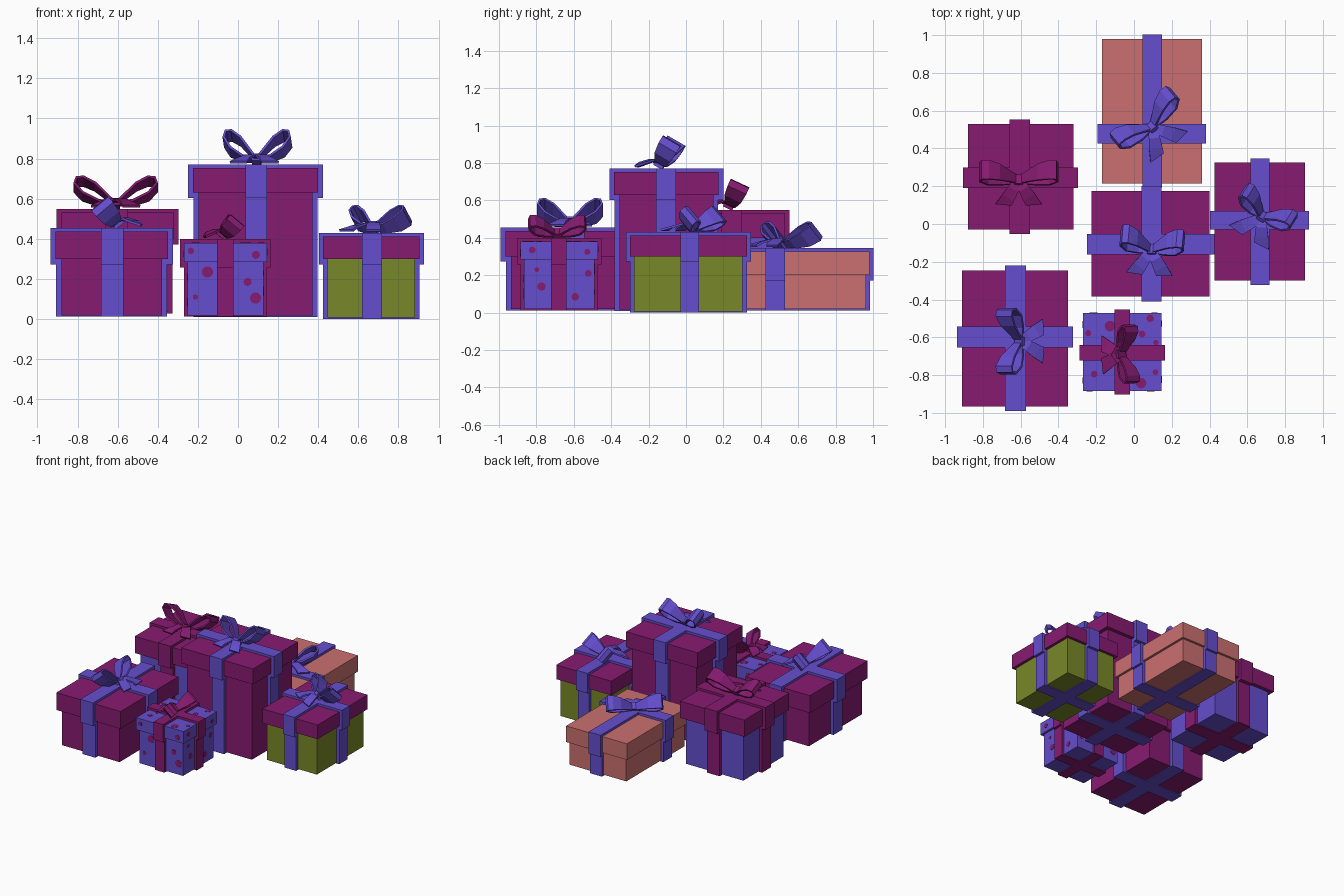
import bpy, bmesh
from math import sin, cos, radians, pi
from mathutils import Vector, Matrix

if "Cube" in bpy.data.objects:
    bpy.data.objects.remove(bpy.data.objects["Cube"])


def material(name, rgb):
    m = bpy.data.materials.new(name)
    m.diffuse_color = (*rgb, 1)
    m.use_nodes = True
    m.node_tree.nodes["Principled BSDF"].inputs["Base Color"].default_value = m.diffuse_color
    return m


PURPLE = material("purple", (0.13, 0.076, 0.62))
MAGENTA = material("magenta", (0.242, 0.011, 0.165))
SALMON = material("salmon", (0.597, 0.162, 0.162))
OLIVE = material("olive", (0.188, 0.242, 0.021))


def finish(name, bm, mat):
    bmesh.ops.recalc_face_normals(bm, faces=bm.faces)
    me = bpy.data.meshes.new(name)
    bm.to_mesh(me)
    bm.free()
    ob = bpy.data.objects.new(name, me)
    me.materials.append(mat)
    bpy.context.collection.objects.link(ob)
    return ob


def add_box(bm, x0, x1, y0, y1, z0, z1):
    mat = Matrix.Translation(((x0 + x1) / 2, (y0 + y1) / 2, (z0 + z1) / 2))
    mat = mat @ Matrix.Diagonal((x1 - x0, y1 - y0, z1 - z0, 1))
    bmesh.ops.create_cube(bm, size=1, matrix=mat)


def box(name, mat, *dims):
    bm = bmesh.new()
    add_box(bm, *dims)
    return finish(name, bm, mat)


def add_strip(bm, sections):
    # sections: (centre, half-width vector)
    pairs = [(bm.verts.new(c - w), bm.verts.new(c + w)) for c, w in sections]
    for (a, b), (c, d) in zip(pairs, pairs[1:]):
        bm.faces.new((a, b, d, c))


# loop outline: outward, up, half width (fractions of length / height / width)
LOOP = [(0.03, 0.08, 0.4), (0.42, 0.12, 0.6), (0.8, 0.38, 0.9), (1.0, 0.75, 1.0),
        (0.95, 0.98, 1.0), (0.78, 1.0, 1.0), (0.5, 0.78, 0.85), (0.25, 0.42, 0.6), (0.03, 0.1, 0.4)]
# tail outline: along, height, half width
TAIL = [(0.0, 0.03, 0.022), (0.35, 0.045, 0.03), (0.7, 0.03, 0.036), (1.0, 0.012, 0.038)]


def bow(name, mat, pos, turn, length, height, tail, lean=30, width=0.055):
    bm = bmesh.new()
    a = radians(lean)
    up, across = Vector((0, sin(a), cos(a))), Vector((0, cos(a), -sin(a)))
    for s in (-1, 1):
        add_strip(bm, [(Vector((s * u * length, 0, 0)) + up * (h * height) + Vector((0, 0, 0.015)),
                        across * (w * width)) for u, h, w in LOOP])
        d = Vector((s * sin(radians(32)), -cos(radians(32)), 0))
        side = Vector((-d.y, d.x, 0))
        secs = [(d * (t * tail) + Vector((0, 0, h)), side * w) for t, h, w in TAIL]
        c, w = secs[-1]
        secs[-1] = (c, w + d * (s * 0.02))   # slanted cut at the end
        add_strip(bm, secs)
    ob = finish(name, bm, mat)
    mod = ob.modifiers.new("thickness", 'SOLIDIFY')
    mod.thickness = 0.012
    mod.offset = 0
    knot = bmesh.new()
    bmesh.ops.create_cube(knot, size=1, matrix=Matrix.Translation((0, 0, 0.025)) @ Matrix.Rotation(-a, 4, 'X')
                          @ Matrix.Diagonal((0.045, 0.055, 0.04, 1)))
    k = finish(name + "_knot", knot, mat)
    for o in (ob, k):
        o.location = pos
        o.rotation_euler[2] = radians(turn)


def gift(name, lid, rib, rib_w, z, inset, over, body_mat, lid_mat, rib_mat):
    x0, x1, y0, y1 = lid
    rx, ry = rib
    bottom, lid_z, top = z              # ribbon bottom, lid underside, ribbon top
    h = rib_w / 2
    i, o = inset, over
    box(name + "_body", body_mat, x0 + i, x1 - i, y0 + i, y1 - i, bottom + 0.007, lid_z + 0.01)
    box(name + "_lid", lid_mat, x0, x1, y0, y1, lid_z, top - 0.018)
    bm = bmesh.new()
    for e, lo, hi in ((o - i, bottom, lid_z), (o, lid_z - 0.027, top)):
        add_box(bm, x0 - e, x1 + e, ry - h, ry + h, lo, hi)
        add_box(bm, rx - h, rx + h, y0 - e, y1 + e, lo, hi)
    finish(name + "_ribbon", bm, rib_mat)


# gifts
gift("back_left_gift", (-0.88, -0.32, -0.03, 0.53), (-0.605, 0.245), 0.11, (0.028, 0.40, 0.55),
     0.03, 0.024, PURPLE, MAGENTA, MAGENTA)
gift("back_gift", (-0.17, 0.36, 0.215, 0.98), (0.097, 0.478), 0.105, (0.012, 0.20, 0.345),
     0.018, 0.022, SALMON, SALMON, PURPLE)
gift("tall_gift", (-0.225, 0.40, -0.385, 0.175), (0.092, -0.107), 0.107, (0.01, 0.63, 0.77),
     0.029, 0.025, MAGENTA, MAGENTA, PURPLE)
gift("right_gift", (0.425, 0.905, -0.30, 0.325), (0.667, 0.02), 0.1, (0.0, 0.30, 0.43),
     0.022, 0.022, OLIVE, MAGENTA, PURPLE)
gift("front_left_gift", (-0.91, -0.35, -0.965, -0.245), (-0.627, -0.598), 0.11, (0.012, 0.30, 0.455),
     0.029, 0.026, MAGENTA, MAGENTA, PURPLE)
gift("spotted_gift", (-0.27, 0.145, -0.885, -0.47), (-0.063, -0.681), 0.083, (0.012, 0.285, 0.398),
     0.018, 0.018, PURPLE, PURPLE, MAGENTA)

# bows
bow("back_left_bow", MAGENTA, (-0.61, 0.23, 0.55), 0, 0.205, 0.135, 0.15, 25)
bow("back_bow", PURPLE, (0.10, 0.51, 0.345), 40, 0.20, 0.12, 0.16, 45)
bow("tall_bow", PURPLE, (0.092, -0.14, 0.77), -5, 0.165, 0.15, 0.15, 30)
bow("right_bow", PURPLE, (0.675, 0.035, 0.43), -32, 0.155, 0.115, 0.15, 45)
bow("front_left_bow", PURPLE, (-0.60, -0.62, 0.455), 90, 0.17, 0.135, 0.14, 40)
bow("spotted_gift_bow", MAGENTA, (-0.075, -0.69, 0.398), -88, 0.15, 0.10, 0.11, 40, 0.045)

# spots on the small gift: (offset along face, height, radius)
FRONT = [(-0.09, 0.235, 0.028), (0.11, 0.185, 0.02), (0.15, 0.105, 0.028), (0.152, 0.32, 0.02),
         (-0.15, 0.11, 0.013), (-0.172, 0.34, 0.016)]
RIGHT = [(-0.145, 0.335, 0.018), (0.15, 0.325, 0.016), (-0.095, 0.14, 0.022), (0.085, 0.085, 0.02),
         (0.155, 0.21, 0.018), (-0.12, 0.23, 0.013)]
TOP = [(-0.065, 0.137, 0.028), (-0.18, 0.1, 0.016), (0.148, 0.178, 0.02), (0.1, -0.165, 0.028),
       (-0.148, -0.117, 0.018), (0.176, -0.107, 0.015), (0.105, 0.095, 0.018), (0.178, 0.05, 0.014)]
bm = bmesh.new()
centre = Matrix.Translation((-0.0625, -0.6775, 0))


def spot(mat, r):
    bmesh.ops.create_cone(bm, cap_ends=True, segments=16, radius1=r, radius2=r, depth=0.005, matrix=centre @ mat)


for k in range(4):
    turn = Matrix.Rotation(k * pi / 2, 4, 'Z')
    for t, h, r in (FRONT, RIGHT)[k % 2]:
        depth = 0.2075 if h > 0.285 else 0.1895
        spot(turn @ Matrix.Translation((t, -depth, h)) @ Matrix.Rotation(pi / 2, 4, 'X'), r)
for x, y, r in TOP:
    spot(Matrix.Translation((x, y, 0.38)), r)
finish("spots", bm, MAGENTA)
